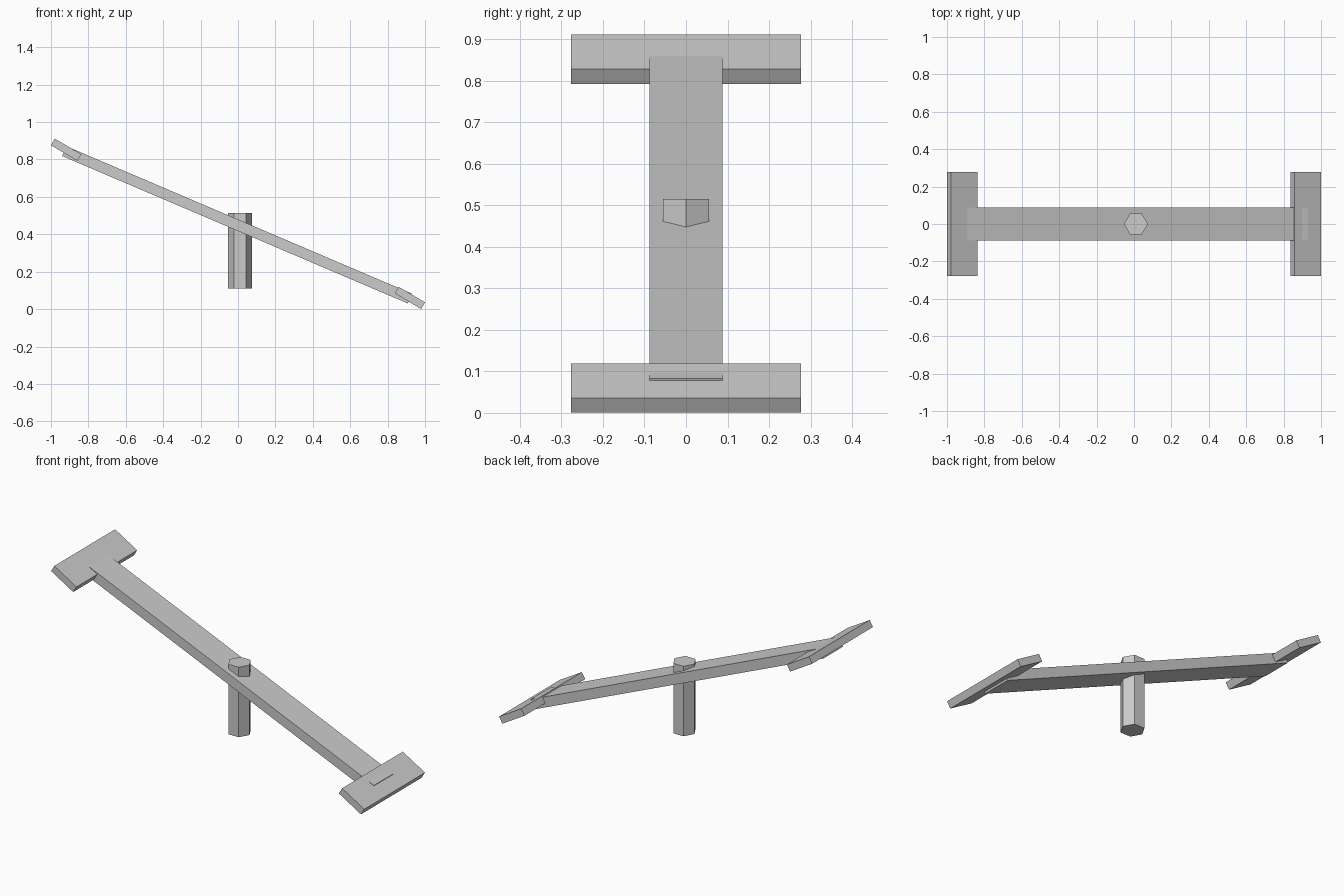
import bpy
from math import radians

if "Cube" in bpy.data.objects:
    bpy.data.objects.remove(bpy.data.objects["Cube"])


def box(name, loc, size, tilt):
    """Box tilted about the y axis (positive tilt lowers the +x end)."""
    bpy.ops.mesh.primitive_cube_add(size=1, location=loc,
                                    rotation=(0, radians(tilt), 0))
    ob = bpy.context.object
    ob.name = name
    ob.scale = size
    bpy.ops.object.transform_apply(location=False, rotation=False, scale=True)
    return ob


# Long tilted plank
box("plank", (-0.005, 0, 0.4505), (2.009, 0.176, 0.057), 23.1)

# Seats at the raised and lowered ends, slightly steeper than the plank
for name, x, z in (("raised_seat", -0.919, 0.852), ("lowered_seat", 0.919, 0.060)):
    box(name, (x, 0, z), (0.164, 0.554, 0.041), 30.5)

# Six-sided pivot post passing through the plank, corners on the x axis
bpy.ops.mesh.primitive_cylinder_add(vertices=6, radius=0.064, depth=0.404,
                                    location=(0.010, 0, 0.313),
                                    rotation=(0, 0, radians(30)))
bpy.context.object.name = "pivot_post"
